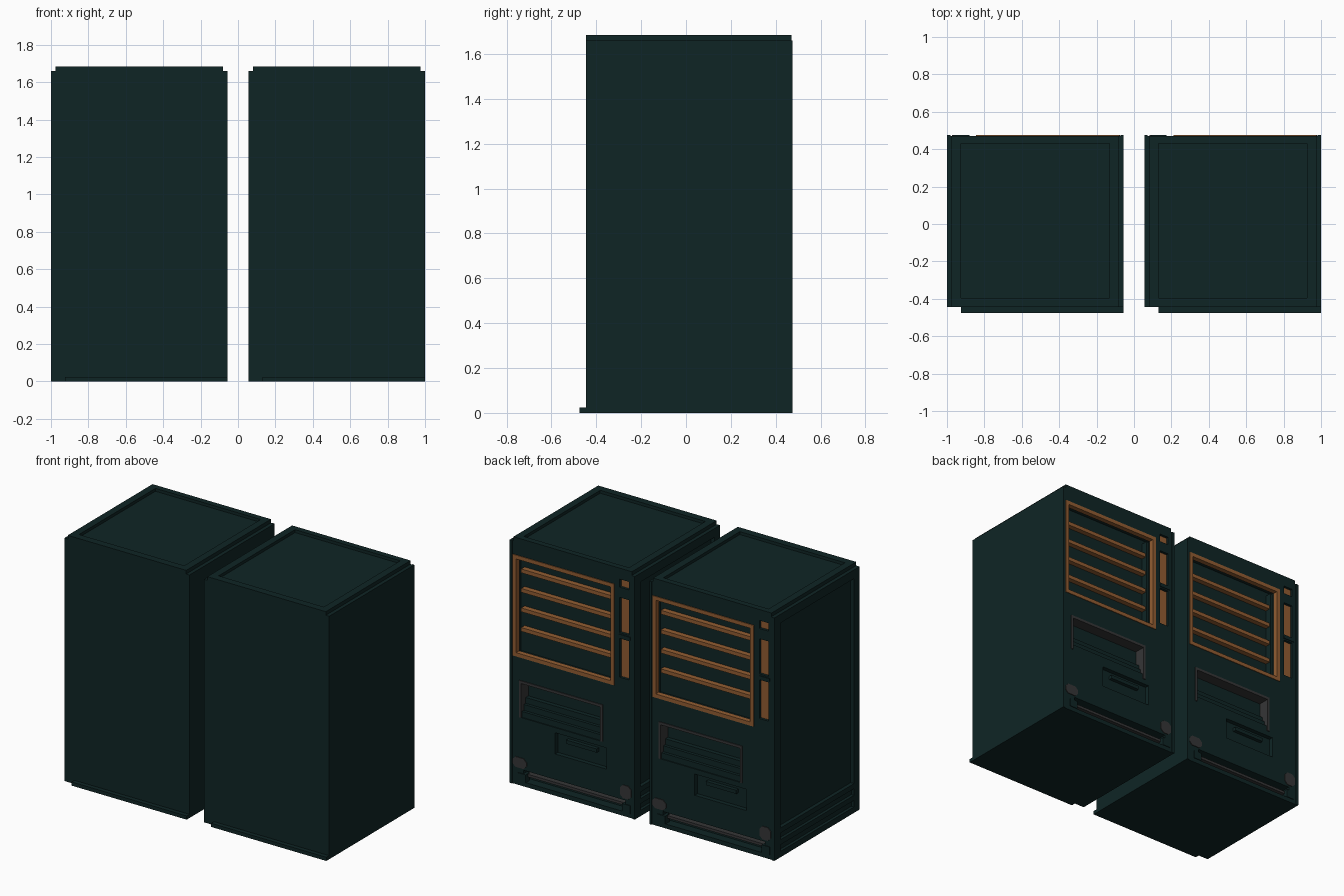
import bpy, bmesh, math
from mathutils import Vector

old = bpy.data.objects.get("Cube")
if old:
    bpy.data.objects.remove(old, do_unlink=True)


def material(name, rgb):
    m = bpy.data.materials.new(name)
    m.use_nodes = True
    m.diffuse_color = (*rgb, 1)
    m.node_tree.nodes["Principled BSDF"].inputs["Base Color"].default_value = (*rgb, 1)
    return m


TEAL = material("dark teal", (0.0048, 0.0185, 0.0185))
ORANGE = material("copper orange", (0.29, 0.11, 0.032))
GRAY = material("charcoal gray", (0.036, 0.036, 0.037))

FACE = 0.47      # y of the detailed face
OUT = 0.475      # y of the raised trim
WIDTH = 0.945


def add_object(name, bm, mat):
    bmesh.ops.recalc_face_normals(bm, faces=bm.faces)
    me = bpy.data.meshes.new(name)
    bm.to_mesh(me)
    bm.free()
    if mat:
        me.materials.append(mat)
    ob = bpy.data.objects.new(name, me)
    bpy.context.collection.objects.link(ob)
    return ob


def add_box(bm, x0, u0, u1, y0, y1, z0, z1):
    """Box whose u runs from the cabinet's +x side toward -x."""
    vs = bmesh.ops.create_cube(bm, size=1)["verts"]
    size = Vector((u1 - u0, y1 - y0, z1 - z0))
    mid = Vector((x0 - (u0 + u1) / 2, (y0 + y1) / 2, (z0 + z1) / 2))
    for v in vs:
        v.co = Vector(a * b for a, b in zip(v.co, size)) + mid


def boxes(name, x0, specs, mat):
    bm = bmesh.new()
    for s in specs:
        add_box(bm, x0, *s)
    return add_object(name, bm, mat)


def prism_y(name, pts, y0, y1, mat):
    """Extrude an (x, z) outline along y."""
    bm = bmesh.new()
    f = bm.faces.new([bm.verts.new((x, y0, z)) for x, z in pts])
    ex = bmesh.ops.extrude_face_region(bm, geom=[f])["geom"]
    bmesh.ops.translate(bm, vec=(0, y1 - y0, 0),
                        verts=[g for g in ex if isinstance(g, bmesh.types.BMVert)])
    return add_object(name, bm, mat)


def ring(u0, u1, z0, z1, t, y0, y1):
    """Four bars of a rectangular frame."""
    return [(u0, u1, y0, y1, z1 - t, z1), (u0, u1, y0, y1, z0, z0 + t),
            (u0, u0 + t, y0, y1, z0 + t, z1 - t), (u1 - t, u1, y0, y1, z0 + t, z1 - t)]


STRIPS = [(1.555, 1.61), (1.245, 1.485), (0.94, 1.205)]


def cabinet(side, x0):
    # body with stepped lid
    outline = [(0, 0), (0, 1.66), (0.025, 1.66), (0.025, 1.685),
               (0.92, 1.685), (0.92, 1.66), (WIDTH, 1.66), (WIDTH, 0)]
    body = prism_y(side + "_body", [(x0 - u, z) for u, z in outline], -0.445, FACE, TEAL)

    # recesses: top, window, tray, slot, kick space, side panel and grooves
    cuts = [(0.075, 0.87, -0.395, 0.43, 1.665, 1.8),
            (0.023, 0.789, 0.385, 0.6, 0.875, 1.567),
            (0.07, 0.70, 0.395, 0.6, 0.465, 0.718),
            (0.34, 0.73, 0.44, 0.6, 0.285, 0.43),
            (0.10, 0.87, 0.41, 0.6, 0.03, 0.11),
            (0.92, 1.1, -0.385, 0.41, 0.2, 1.6),
            (0.925, 1.1, -0.385, 0.41, 0.12, 0.165),
            (0.925, 1.1, -0.385, 0.41, 0.04, 0.085)]
    cuts += [(0.828, 0.897, 0.445, 0.6, a, b) for a, b in STRIPS]
    cutter = boxes("cutter", x0, cuts, None)
    cutter.hide_render = True
    mod = body.modifiers.new("recesses", "BOOLEAN")
    mod.operation, mod.solver, mod.object = "DIFFERENCE", "EXACT", cutter
    bpy.context.view_layer.objects.active = body
    bpy.ops.object.modifier_apply(modifier=mod.name)
    bpy.data.objects.remove(cutter, do_unlink=True)

    # base lip and the edge strip beside the top step
    boxes(side + "_base_lip", x0, [(0, 0.87, -0.475, -0.445, 0, 0.025)], TEAL)
    boxes(side + "_corner_rails", x0,
          [(0, 0.018, FACE, OUT, 0, 1.66), (0.927, WIDTH, FACE, OUT, 0, 1.66)], TEAL)

    # window frame and shelves
    boxes(side + "_window_frame", x0, ring(0.023, 0.789, 0.875, 1.567, 0.026, 0.44, OUT), ORANGE)
    boxes(side + "_shelves", x0,
          [(0.05, 0.745, 0.386, 0.422, z - 0.013, z + 0.013)
           for z in (1.44, 1.307, 1.174, 1.04)], ORANGE)
    boxes(side + "_window_post", x0, [(0.745, 0.765, 0.386, 0.43, 0.9, 1.54)], TEAL)

    # indicator strips with a small ledge between them
    boxes(side + "_indicator_strips", x0,
          [(0.828, 0.897, 0.443, 0.452, a, b) for a, b in STRIPS], ORANGE)
    boxes(side + "_indicator_ledge", x0, [(0.825, 0.91, 0.45, OUT, 1.215, 1.235)], TEAL)

    # delivery tray: hood, stepped floor
    boxes(side + "_tray_hood", x0,
          [(0.07, 0.70, 0.396, OUT, 0.70, 0.718),
           (0.07, 0.086, 0.396, OUT, 0.466, 0.70),
           (0.684, 0.70, 0.396, OUT, 0.466, 0.70)], GRAY)
    boxes(side + "_tray_steps", x0,
          [(0.086, 0.684, 0.396, 0.465 - 0.02 * i, 0.466 + 0.04 * i, 0.506 + 0.04 * i)
           for i in range(3)], TEAL)

    # card slot lip
    boxes(side + "_slot_lip", x0, [(0.42, 0.65, 0.44, 0.465, 0.375, 0.4)], TEAL)

    # rounded pads in the lower corners
    for tag, u, z, w, h in (("inner", 0.073, 0.155, 0.105, 0.07), ("outer", 0.875, 0.168, 0.085, 0.09)):
        c = 0.022
        pts = [(sx * (w / 2 - a), sz * (h / 2 - b)) for sx, sz, ab in
               ((1, 1, ((0, c), (c, 0))), (-1, 1, ((c, 0), (0, c))),
                (-1, -1, ((0, c), (c, 0))), (1, -1, ((c, 0), (0, c)))) for a, b in ab]
        prism_y(f"{side}_{tag}_pad", [(x0 - u + x, z + dz) for x, dz in pts],
                FACE - 0.004, OUT, GRAY)

    # kick rail and its end brackets
    boxes(side + "_kick_rail", x0, [(0.11, 0.86, 0.415, 0.45, 0.062, 0.08)], GRAY)
    boxes(side + "_kick_brackets", x0,
          [(0.06, 0.12, 0.43, OUT, 0.03, 0.085), (0.85, 0.91, 0.43, OUT, 0.03, 0.085)], TEAL)


cabinet("right", -0.055)
cabinet("left", 1.0)
